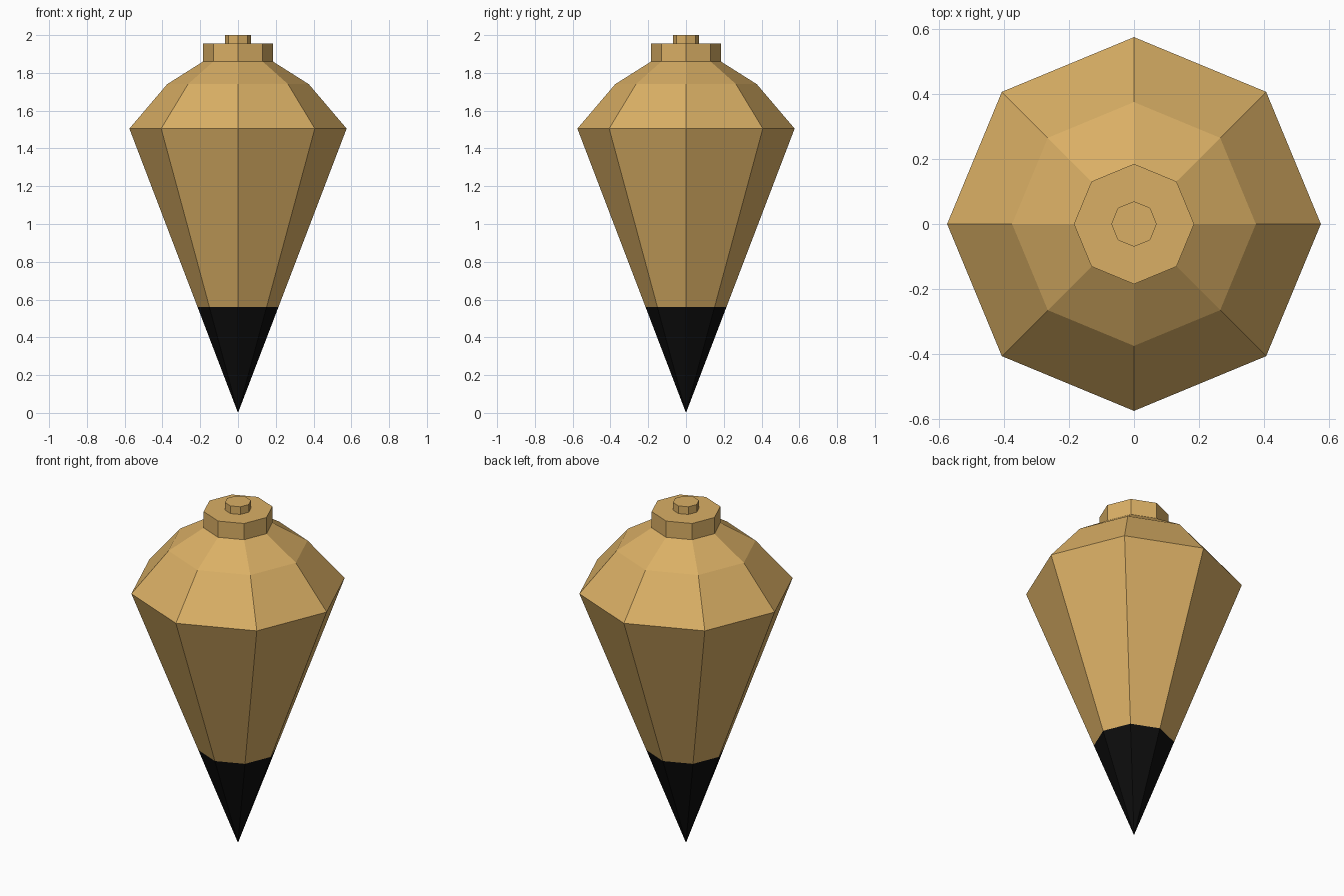
import bpy, bmesh, math

if "Cube" in bpy.data.objects:
    bpy.data.objects.remove(bpy.data.objects["Cube"])

SIDES = 8


def material(name, rgb):
    m = bpy.data.materials.new(name)
    m.diffuse_color = (*rgb, 1.0)
    m.use_nodes = True
    m.node_tree.nodes["Principled BSDF"].inputs["Base Color"].default_value = m.diffuse_color
    return m


BRASS = material("warm brass", (0.70, 0.43, 0.13))
BLACK = material("black", (0.004, 0.004, 0.004))


def lathe(name, profile, mat):
    """Closed eight-sided solid from (radius, height) points, bottom to top."""
    bm = bmesh.new()
    rings = []
    for r, z in profile:
        if r == 0:
            rings.append([bm.verts.new((0, 0, z))] * SIDES)
        else:
            rings.append([bm.verts.new((r * math.cos(math.tau * i / SIDES),
                                        r * math.sin(math.tau * i / SIDES), z))
                          for i in range(SIDES)])
    for low, high in zip(rings, rings[1:]):
        for i in range(SIDES):
            j = (i + 1) % SIDES
            corners = [low[i], low[j], high[j], high[i]]
            bm.faces.new(list(dict.fromkeys(corners)))
    for ring in (rings[0], rings[-1]):
        if len(set(ring)) == SIDES:
            bm.faces.new(ring)
    bmesh.ops.recalc_face_normals(bm, faces=bm.faces[:])
    mesh = bpy.data.meshes.new(name)
    bm.to_mesh(mesh)
    bm.free()
    mesh.materials.append(mat)
    obj = bpy.data.objects.new(name, mesh)
    bpy.context.collection.objects.link(obj)
    return obj


# Tapered bob with rounded shoulder, and its dark point
lathe("weight_body", [(0.214, 0.56), (0.575, 1.505), (0.375, 1.74), (0.185, 1.86)], BRASS)
lathe("point", [(0, 0), (0.214, 0.56)], BLACK)

# Collar and small cord knob on top
lathe("collar", [(0.185, 1.86), (0.185, 1.955)], BRASS)
lathe("cord_knob", [(0.07, 1.955), (0.07, 2.0)], BRASS)
